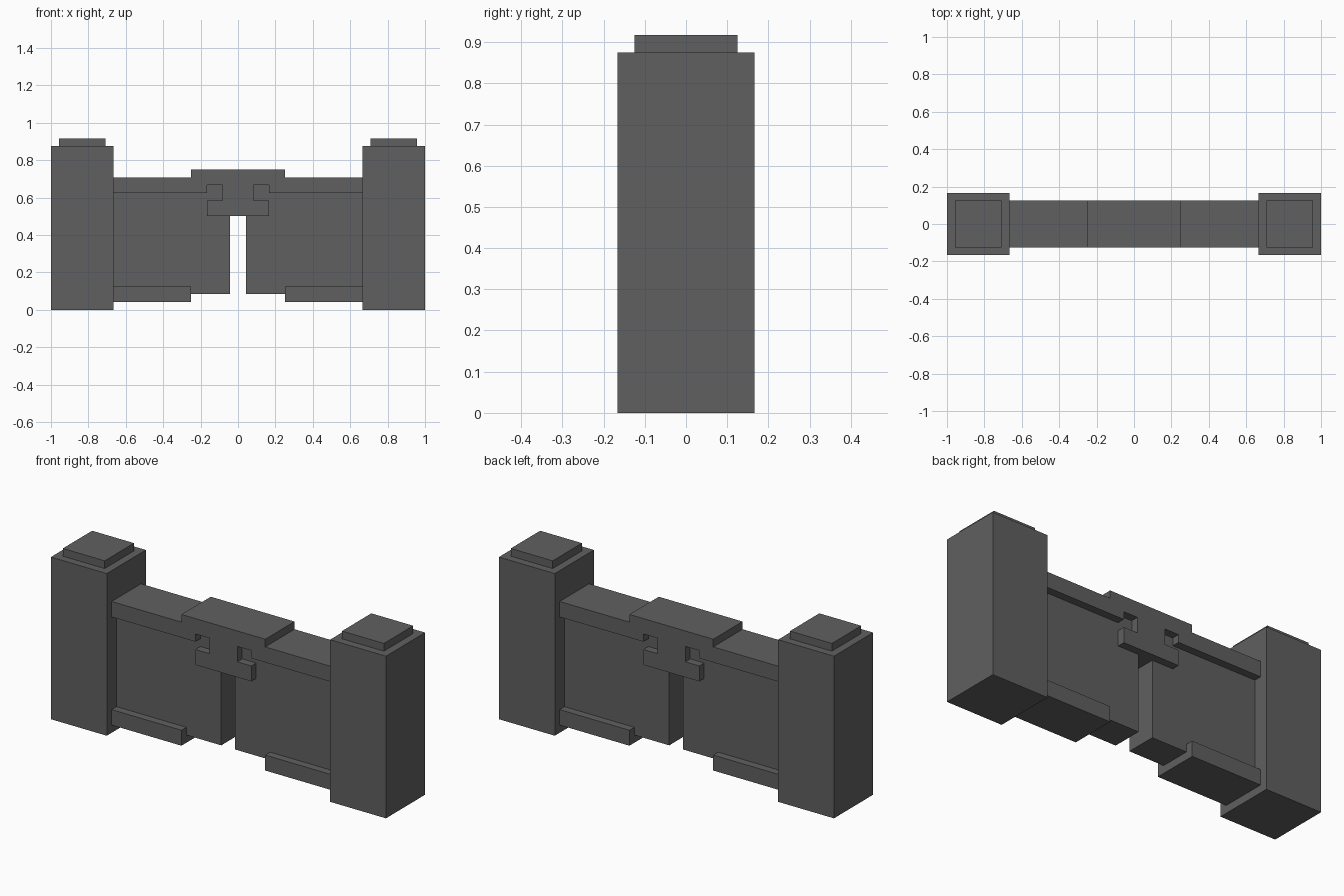
import bpy, bmesh

U = 1 / 24  # modelling grid step

cube = bpy.data.objects.get("Cube")
if cube:
    bpy.data.objects.remove(cube, do_unlink=True)

grey = bpy.data.materials.new("dark grey")
grey.use_nodes = True
colour = (0.117, 0.117, 0.117, 1)
grey.diffuse_color = colour
grey.node_tree.nodes["Principled BSDF"].inputs["Base Color"].default_value = colour


def prism(name, outline, half_depth):
    """Extrude an x-z outline, in grid steps, evenly to both sides of y = 0."""
    bm = bmesh.new()
    face = bm.faces.new([bm.verts.new((x * U, -half_depth * U, z * U)) for x, z in outline])
    moved = bmesh.ops.extrude_face_region(bm, geom=[face])["geom"]
    verts = [v for v in moved if isinstance(v, bmesh.types.BMVert)]
    bmesh.ops.translate(bm, verts=verts, vec=(0, 2 * half_depth * U, 0))
    bmesh.ops.recalc_face_normals(bm, faces=bm.faces[:])
    mesh = bpy.data.meshes.new(name)
    bm.to_mesh(mesh)
    bm.free()
    mesh.materials.append(grey)
    obj = bpy.data.objects.new(name, mesh)
    bpy.context.collection.objects.link(obj)
    return obj


def box(name, x0, x1, z0, z1, half_depth):
    return prism(name, [(x0, z0), (x1, z0), (x1, z1), (x0, z1)], half_depth)


# Posts, caps, gate panels and bottom rails on both sides
for side, s in (("left", 1), ("right", -1)):
    box(f"{side}_post", s * 16, s * 24, 0, 21, 4)
    box(f"{side}_post_cap", s * 17, s * 23, 21, 22, 3)
    box(f"{side}_panel", s * 1, s * 16, 2, 16.5, 2)
    box(f"{side}_bottom_rail", s * 6, s * 16, 1, 3, 3)

# Top rail with the raised centre and the hooked latch below it
half = [(4, 12), (4, 14), (2, 14), (2, 16), (4, 16), (4, 15),
        (16, 15), (16, 17), (6, 17), (6, 18)]
prism("top_rail_and_latch", half + [(-x, z) for x, z in reversed(half)], 3)
